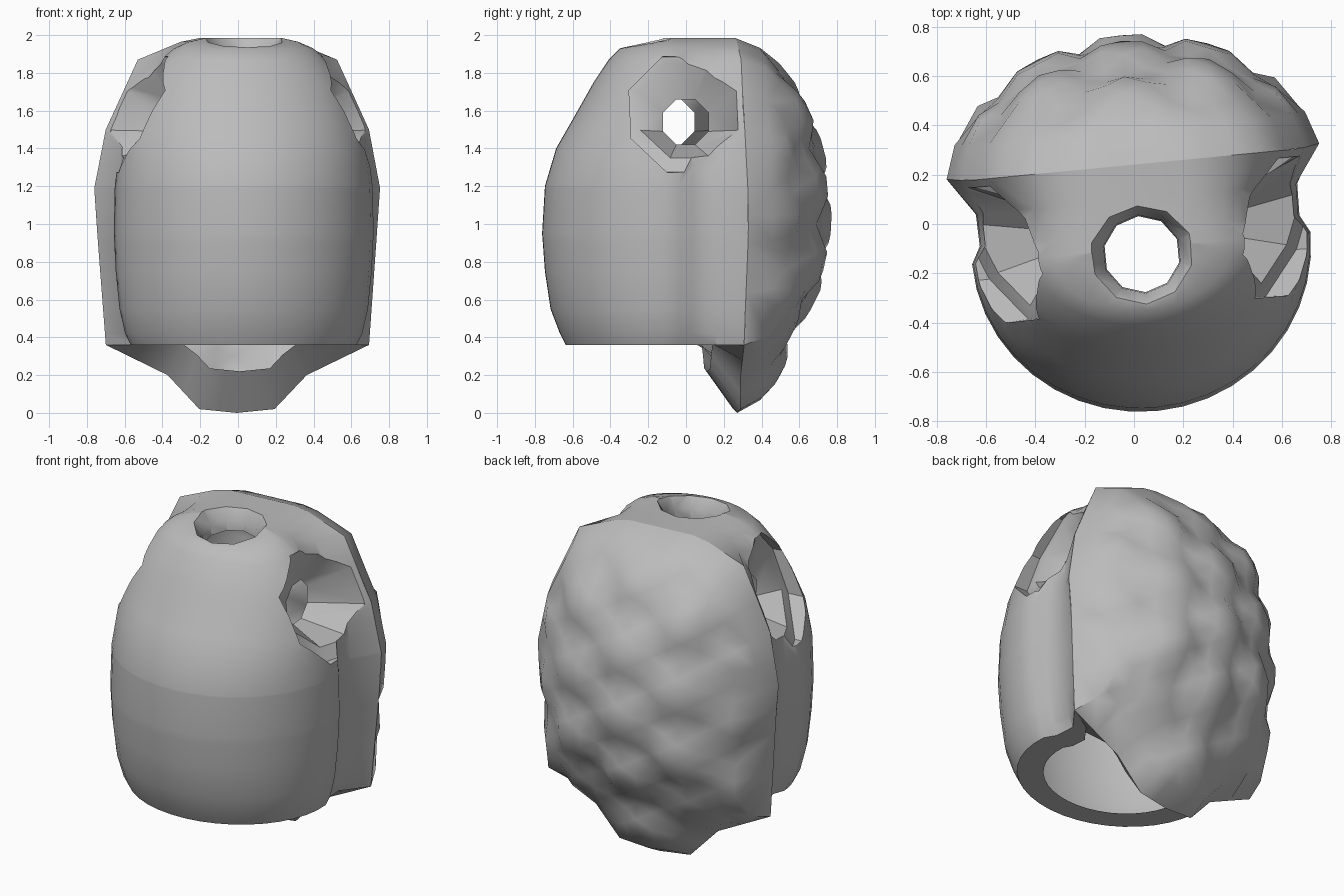
import bpy, bmesh, math
from mathutils import Matrix, Vector
from mathutils.geometry import delaunay_2d_cdt

if "Cube" in bpy.data.objects:
    bpy.data.objects.remove(bpy.data.objects["Cube"])

TURN = Matrix.Rotation(math.radians(5.5), 4, 'Z') @ Matrix.Translation((0.02, 0, 0))
grey = bpy.data.materials.new("plain_grey")
grey.diffuse_color = (0.5, 0.5, 0.5, 1)
grey.use_nodes = True
grey.node_tree.nodes["Principled BSDF"].inputs["Base Color"].default_value = grey.diffuse_color
MID = 1.1


def clamp(v):
    return max(0.0, min(1.0, v))


def table(rows, z):
    """Interpolate the remaining columns of rows sorted by their first column."""
    for a, b in zip(rows, rows[1:]):
        if z <= b[0] + 1e-6:
            k = clamp((z - a[0]) / (b[0] - a[0]))
            return [p + (q - p) * k for p, q in zip(a[1:], b[1:])]
    return list(rows[-1][1:])


def finish(bm, name):
    bmesh.ops.remove_doubles(bm, verts=bm.verts, dist=0.0005)
    bmesh.ops.recalc_face_normals(bm, faces=bm.faces)
    mesh = bpy.data.meshes.new(name)
    bm.to_mesh(mesh)
    bm.free()
    obj = bpy.data.objects.new(name, mesh)
    bpy.context.collection.objects.link(obj)
    mesh.materials.append(grey)
    return obj


def solid(name, loops):
    """Skin closed loops and cap both ends."""
    bm = bmesh.new()
    rows = [[bm.verts.new(p) for p in loop] for loop in loops]
    n = len(rows[0])
    for a, b in zip(rows, rows[1:]):
        for i in range(n):
            j = (i + 1) % n
            bm.faces.new((a[i], a[j], b[j], b[i]))
    bm.faces.new(rows[0])
    bm.faces.new(rows[-1])
    return finish(bm, name)


def activate(obj):
    bpy.ops.object.select_all(action='DESELECT')
    obj.select_set(True)
    bpy.context.view_layer.objects.active = obj


def cut(target, cutter):
    activate(target)
    mod = target.modifiers.new("cut", 'BOOLEAN')
    mod.operation = 'DIFFERENCE'
    mod.solver = 'EXACT'
    mod.object = cutter
    bpy.ops.object.modifier_apply(modifier=mod.name)
    bpy.data.objects.remove(cutter)


def circle(r, n):
    return [(r * math.cos(2 * math.pi * (i + 0.5) / n),
             r * math.sin(2 * math.pi * (i + 0.5) / n)) for i in range(n)]


# Back shell outline, right half from top to tail
half = [(0, 1.985), (0.2, 1.985), (0.3, 1.965), (0.53, 1.87), (0.70, 1.5), (0.76, 1.19),
        (0.74, 0.9), (0.70, 0.36), (0.37, 0.2), (0.2, 0.02), (0, 0)]
rim_width = sorted((z, x) for x, z in half[1:8])


def rim_y(z):
    return 0.24 + 0.03 * clamp(1 - z / 0.36) + 0.02 * clamp(1 - abs(z - 1.0) / 0.6)


# Torso sizes: height, half width, front
sizes = [(0.36, 0.60, -0.64), (0.42, 0.63, -0.67), (0.55, 0.66, -0.72), (0.75, 0.68, -0.75),
         (0.95, 0.69, -0.765), (1.20, 0.685, -0.75), (1.40, 0.66, -0.69), (1.60, 0.60, -0.575),
         (1.75, 0.53, -0.49), (1.87, 0.44, -0.41), (1.93, 0.37, -0.35), (1.965, 0.29, -0.20),
         (1.985, 0.20, -0.09)]


def torso_ring(z, scale=1.0):
    """From the right rim along the recessed side, round the chest, to the left rim."""
    hw, front = table(sizes, z)
    side = [(table(rim_width, z)[0], rim_y(z)), (hw * 0.95, 0.10), (hw * 0.945, -0.03)]
    for k in range(10):
        a = k / 10 * math.pi / 2
        side.append((hw * math.cos(a), -0.1 + (front + 0.1) * math.sin(a)))
    ring = side + [(0, front)] + [(-x, y) for x, y in reversed(side)]
    return [(x * scale, -0.1 + (y + 0.1) * scale, z) for x, y in ring]


# Torso: chest, sides and a lip round the open bottom
heights = sorted({s[0] for s in sizes} | {0.9, 1.19, 1.3, 1.5, 1.68})
torso = solid("torso", [torso_ring(0.36, 0.74)] + [torso_ring(z) for z in heights])

# Neck opening, leaning forward
cut(torso, solid("neck_cutter", [
    [(0.0 + u, -0.125 + v, z + 0.15 * v) for u, v in circle(r, 10)]
    for z, r in ((1.84, 0.155), (1.90, 0.16), (1.975, 0.21), (2.1, 0.27))]))

# Funnel-shaped arm openings, slanted to follow the shoulders
ARM = 0.38
for side in (-1, 1):
    loops = []
    for pos, r, tilt, cz in ((ARM, 0.13, 0, 1.54), (0.53, 0.27, 1, 1.60),
                             (0.555, 0.33, 1, 1.58), (0.95, 0.35, 1, 1.58)):
        loop = []
        for u, v in circle(r, 8):
            u = min(u, 0.25)
            loop.append((side * (pos + tilt * (0.4 * u - 0.4 * v)), -0.04 + u, cz + v))
        loops.append(loop)
    cut(torso, solid("arm_cutter", loops))

# Open the torso: bottom, back, and the inner ends of the neck and arm openings
bm = bmesh.new()
bm.from_mesh(torso.data)
bm.normal_update()
drop = []
for f in bm.faces:
    c, nrm = f.calc_center_median(), f.normal
    low = all(v.co.z < 0.361 for v in f.verts)
    bottom = low and (len(f.verts) > 8 or c.y > 0.15 and abs(c.x) < 0.3)
    rear = all(v.co.y > 0.23 for v in f.verts) and nrm.y > 0.7
    arm_end = all(abs(abs(v.co.x) - ARM) < 0.002 for v in f.verts)
    neck_end = nrm.z > 0.8 and all(
        v.co.z < 1.875 and math.hypot(v.co.x, v.co.y + 0.125) < 0.16 for v in f.verts)
    if bottom or rear or arm_end or neck_end:
        drop.append(f)
bmesh.ops.delete(bm, geom=drop, context='FACES')
bm.to_mesh(torso.data)
bm.free()

# Full shell outline
right = []
for (x0, z0), (x1, z1) in zip(half, half[1:]):
    for k in range(2):
        right.append((x0 + (x1 - x0) * k / 2, z0 + (z1 - z0) * k / 2))
right.append(half[-1])
outline = right + [(-x, z) for x, z in right[-2:0:-1]]


def radial(x, z):
    """0 at the middle of the shell, 1 on its outline."""
    best, dz = 0.0, z - MID
    for (ax, az), (bx, bz) in zip(outline, outline[1:] + outline[:1]):
        ex, ez = bx - ax, bz - az
        det = ex * dz - ez * x
        if abs(det) < 1e-9:
            continue
        hit = (ex * (az - MID) - ez * ax) / det
        along = (x * (az - MID) - dz * ax) / det
        if hit > 0 and -1e-4 <= along <= 1.0001:
            best = max(best, 1 / hit)
    return best


def shell_point(x, z, t, lift=0.0):
    y = rim_y(z) + 0.49 * max(0.0, 1 - t * t) ** 0.6
    y -= 0.08 * (1 - t * t) * clamp((0.65 - z) / 0.3)
    return (x, y + lift, z)


# Scuted dome: a triangular lattice with raised hexagons between grooves
flat, coords = [], []
for t in (1.0, 0.94):
    for x, z in outline:
        px, pz = x * t, MID + (z - MID) * t
        flat.append(Vector((px, pz)))
        coords.append(shell_point(px, pz, t))
STEP = 0.1
plateau = {(0, 0), (1, 0), (3, 0), (0, 1), (0, 3), (1, 3), (3, 1)}
for i in range(-12, 13):
    for j in range(-20, 21):
        x, z = i * STEP * 0.866, 1.0 + (j + i / 2) * STEP
        t = radial(x, z)
        if t < 0.885:
            lift = 0.02 if (i % 4, j % 4) in plateau else -0.024
            flat.append(Vector((x, z)))
            coords.append(shell_point(x, z, t, lift * clamp((0.98 - t) / 0.15)))
n = len(outline)
_, _, tris, orig, _, _ = delaunay_2d_cdt(flat, [], [list(range(n))], 1, 1e-5)
bm = bmesh.new()
dome = [bm.verts.new(coords[o[0]]) for o in orig]
for f in tris:
    bm.faces.new([dome[k] for k in f])

# Tail lip: from the low rim up to the bottom opening
tail = [p for p in outline if p[1] < 0.361]
rim = [bm.verts.new(shell_point(x, z, 1.0)) for x, z in tail]
lip = [bm.verts.new((x * 0.8, 0.11, min(0.36, MID + (z - MID) * 0.8))) for x, z in tail]
for k in range(len(tail) - 1):
    bm.faces.new((rim[k], rim[k + 1], lip[k + 1], lip[k]))
shell = finish(bm, "back_shell")
if sum(p.normal.y * p.area for p in shell.data.polygons) < 0:
    shell.data.flip_normals()

for obj, angle in ((torso, 35), (shell, 50)):
    obj.data.transform(TURN)
    activate(obj)
    bpy.ops.object.shade_smooth_by_angle(angle=math.radians(angle))
